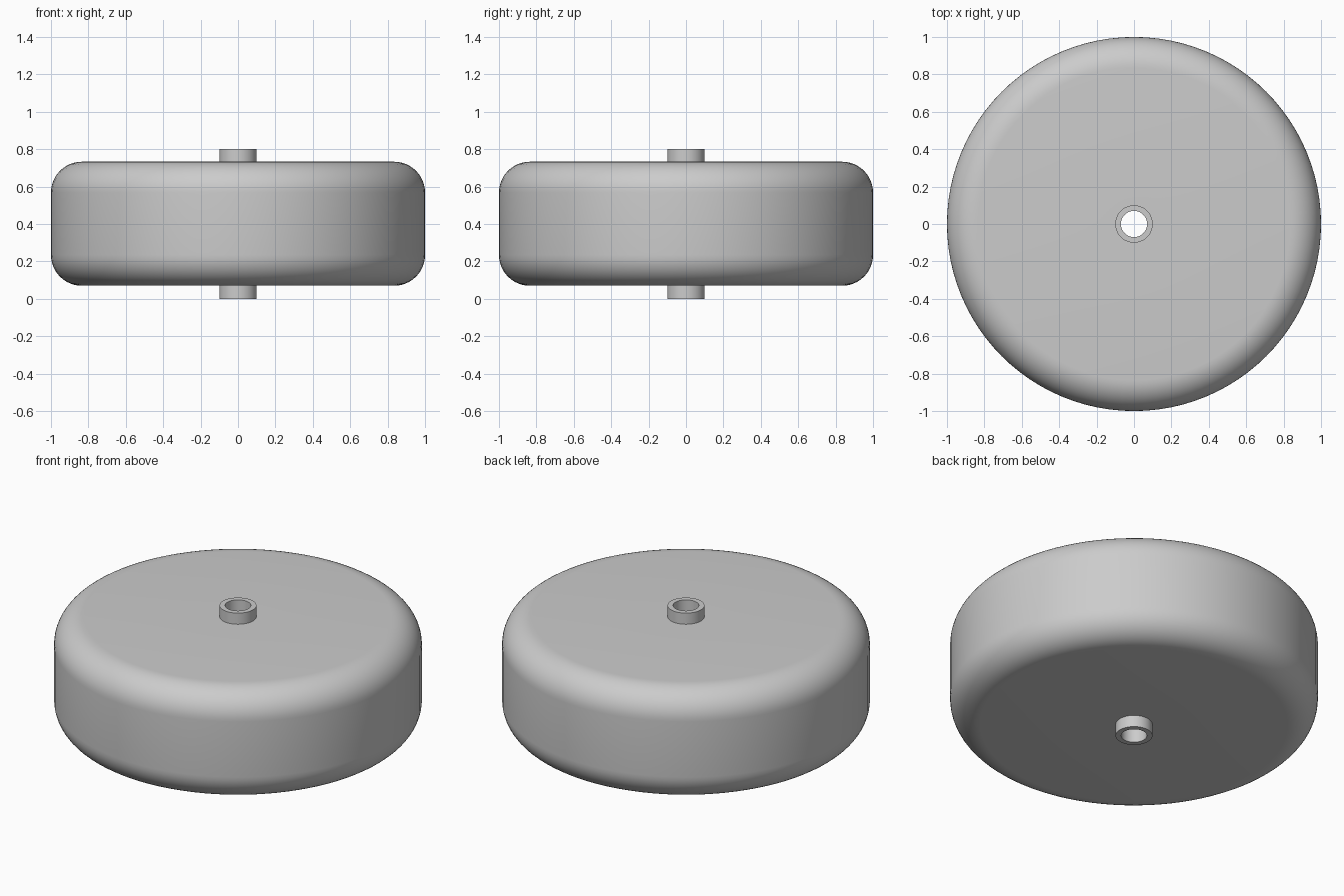
import bpy
import bmesh
from math import cos, sin, pi, radians

cube = bpy.data.objects.get("Cube")
if cube:
    bpy.data.objects.remove(cube, do_unlink=True)

SEGMENTS = 96
HEIGHT = 0.8        # full hub length
HUB_R = 0.1
BORE_R = 0.07
WHEEL_R = 1.0
WHEEL_LOW, WHEEL_HIGH = 0.07, 0.733
ROUND = 0.165       # rim rounding radius

grey = bpy.data.materials.new("plain grey")
grey.use_nodes = True
colour = (0.6, 0.6, 0.6, 1)
grey.diffuse_color = colour
grey.node_tree.nodes["Principled BSDF"].inputs["Base Color"].default_value = colour


def lathe(name, profile, closed):
    """Spin an (r, z) profile about the z axis into a smooth-shaded object."""
    bm = bmesh.new()
    verts = [bm.verts.new((r, 0, z)) for r, z in profile]
    edges = [bm.edges.new(pair) for pair in zip(verts, verts[1:])]
    if closed:
        edges.append(bm.edges.new((verts[-1], verts[0])))
    bmesh.ops.spin(bm, geom=verts + edges, axis=(0, 0, 1), cent=(0, 0, 0),
                   angle=2 * pi, steps=SEGMENTS, use_merge=True)
    bmesh.ops.remove_doubles(bm, verts=bm.verts, dist=1e-5)
    bmesh.ops.recalc_face_normals(bm, faces=bm.faces)
    mesh = bpy.data.meshes.new(name)
    bm.to_mesh(mesh)
    bm.free()
    mesh.materials.append(grey)
    obj = bpy.data.objects.new(name, mesh)
    bpy.context.collection.objects.link(obj)
    bpy.ops.object.select_all(action='DESELECT')
    obj.select_set(True)
    bpy.context.view_layer.objects.active = obj
    bpy.ops.object.shade_smooth_by_angle(angle=radians(30))
    return obj


def corner(z, start, steps=12):
    """Quarter-circle rim rounding, centred at height z."""
    angles = [start + pi / 2 * i / steps for i in range(steps + 1)]
    return [(WHEEL_R - ROUND + ROUND * cos(a), z + ROUND * sin(a)) for a in angles]


# Wheel disc with rounded rims, open in the middle where the hub passes through
wheel_profile = ([(HUB_R, WHEEL_LOW)]
                 + corner(WHEEL_LOW + ROUND, -pi / 2)
                 + corner(WHEEL_HIGH - ROUND, 0)
                 + [(HUB_R, WHEEL_HIGH)])
lathe("wheel", wheel_profile, closed=False)

# Hollow hub tube with an open axle bore
lathe("hub", [(BORE_R, 0), (HUB_R, 0), (HUB_R, HEIGHT), (BORE_R, HEIGHT)], closed=True)
